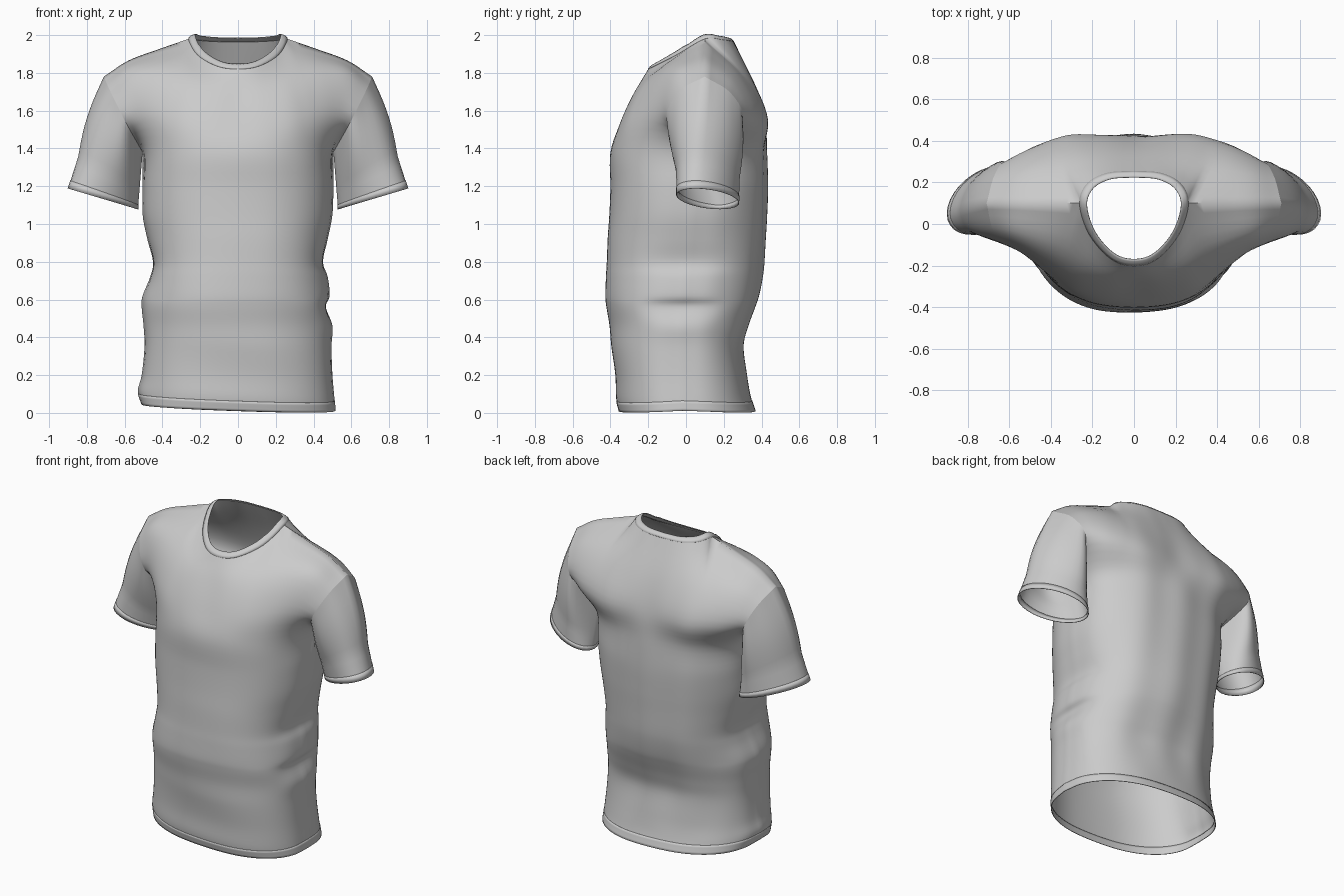
import bpy, bmesh, math
from mathutils import Vector as V

if "Cube" in bpy.data.objects:
    bpy.data.objects.remove(bpy.data.objects["Cube"])

K = 5                      # subdivisions between control points


def spline(pts, breaks=()):
    """Catmull-Rom through pts; curve is split at the given indices."""
    cuts = [0, *breaks, len(pts) - 1]
    out = [pts[0].copy()]
    for a, b in zip(cuts, cuts[1:]):
        p = pts[a:b + 1]
        p = [2 * p[0] - p[1]] + p + [2 * p[-1] - p[-2]]
        for i in range(1, len(p) - 2):
            p0, p1, p2, p3 = p[i - 1:i + 3]
            for s in range(1, K + 1):
                t = s / K
                out.append(0.5 * (2 * p1 + (p2 - p0) * t + (2 * p0 - 5 * p1 + 4 * p2 - p3) * t * t
                                  + (3 * p1 - p0 - 3 * p2 + p3) * t ** 3))
    return out


def grid_object(name, grids, closed=False, thick=0):
    """Skin one or more grids of points into one smooth object."""
    bm = bmesh.new()
    for g in grids:
        vs = [[bm.verts.new(p) for p in row] for row in g]
        n = len(g[0])
        for r0, r1 in zip(vs, vs[1:]):
            for j in range(n if closed else n - 1):
                k = (j + 1) % n
                bm.faces.new((r0[j], r0[k], r1[k], r1[j]))
    bmesh.ops.remove_doubles(bm, verts=bm.verts, dist=0.0005)
    bmesh.ops.recalc_face_normals(bm, faces=bm.faces)
    me = bpy.data.meshes.new(name)
    bm.to_mesh(me)
    bm.free()
    ob = bpy.data.objects.new(name, me)
    bpy.context.collection.objects.link(ob)
    if thick:
        m = ob.modifiers.new("thickness", 'SOLIDIFY')
        m.thickness, m.offset = thick, 0
    bpy.ops.object.select_all(action='DESELECT')
    ob.select_set(True)
    bpy.context.view_layer.objects.active = ob
    bpy.ops.object.shade_smooth_by_angle(angle=math.radians(60))
    return ob


# Upper control rows, centre line to armhole: neck/shoulder, upper chest, chest
SHOULDER = [(.262, .1, 1.98), (.42, .1, 1.925), (.58, .1, 1.865), (.71, .1, 1.78)]
FRONT = [
    [(0, -.2, 1.82), (.11, -.168, 1.835), (.215, -.05, 1.895)] + SHOULDER,
    [(0, -.27, 1.7), (.12, -.265, 1.71), (.24, -.22, 1.75), (.34, -.15, 1.8),
     (.46, -.1, 1.81), (.58, -.06, 1.785), (.675, -.04, 1.7)],
    [(0, -.345, 1.54), (.14, -.345, 1.54), (.27, -.315, 1.56), (.37, -.26, 1.58),
     (.46, -.2, 1.585), (.54, -.14, 1.57), (.595, -.1, 1.54)],
]
BACK = [
    [(0, .255, 1.965), (.13, .245, 1.967), (.225, .195, 1.975)] + SHOULDER,
    [(0, .36, 1.74), (.14, .365, 1.74), (.27, .35, 1.755), (.37, .31, 1.775),
     (.48, .285, 1.77), (.58, .26, 1.745), (.67, .24, 1.69)],
    [(0, .415, 1.55), (.15, .43, 1.55), (.29, .43, 1.55), (.4, .405, 1.56),
     (.49, .37, 1.56), (.56, .33, 1.56), (.61, .29, 1.55)],
]
# Lower rows: z, left half width, right half width, front y, back y, seam y
LOWER = [
    (1.38, .505, .505, -.40, .425, .08), (1.2, .505, .505, -.40, .43, .05),
    (1.05, .505, .50, -.405, .425, .03), (.92, .48, .475, -.415, .418, .02),
    (.8, .45, .45, -.422, .41, .01), (.72, .465, .475, -.427, .40, 0),
    (.62, .505, .485, -.428, .38, -.01), (.56, .51, .465, -.42, .362, -.015),
    (.46, .50, .50, -.40, .33, -.02), (.35, .495, .495, -.39, .305, -.02),
    (.2, .51, .50, -.375, .32, -.02), (.1, .53, .51, -.37, .345, -.02),
    (.03, .51, .515, -.355, .367, -.02),
]


def panel(upper, side):
    rows = []
    for half in upper:
        rows.append([V((-x, y, z)) for x, y, z in half[:0:-1]] + [V(p) for p in half])
    for i, (z, wl, wr, yf, yb, ys) in enumerate(LOWER):
        near = LOWER[max(0, i - 1):i + 2]
        base = sum(r[1] + r[2] for r in near) / (2 * len(near))
        row, yc, e = [], (yf if side < 0 else yb), 2 / 2.4
        for j in range(13):
            a = math.radians((j - 6) * 15)
            s = abs(math.sin(a))
            # creases in the side outline stay close to the seam
            w = base + ((wr if a > 0 else wl) - base) * s ** 10
            x = math.copysign(s ** e, a) * w
            y = ys + (yc - ys) * max(math.cos(a), 0) ** e
            dz = (-.034 * x - .055 * abs(y)) if z < .15 else 0
            row.append(V((x, y, z + dz)))
        rows.append(row)
    fine = [spline(r, (3, 9) if i == 0 else ()) for i, r in enumerate(rows)]
    n = len(fine[0])
    # round the neckline through the shoulder point
    ring = [V(p) for p in FRONT[0][:4] + BACK[0][2::-1]]
    arc = spline([V((-ring[1].x, ring[1].y, ring[1].z))] + ring)[K:]
    arc = arc[:3 * K + 1] if side < 0 else arc[:3 * K - 1:-1]
    for i, p in enumerate(arc):
        fine[0][n // 2 + i] = p.copy()
        fine[0][n // 2 - i] = V((-p.x, p.y, p.z))
    cols = [spline([r[j] for r in fine], (3,) if j in (0, n - 1) else ()) for j in range(n)]
    # soft cloth folds, fading out at seams
    for j, col in enumerate(cols):
        for p in col:
            w = math.sin(math.pi * j / (n - 1)) * max(0, min(1, (p.z - .1) * 4, (1.7 - p.z) * 3))
            if side < 0:
                p.y += w * .007 * math.sin(9 * p.z + 5 * p.x + 1) * max(0, 1.2 - p.z)
            else:
                p.y += w * (.005 * math.sin(22 * p.x + 1.5 * p.z)
                            + .009 * math.sin(11 * p.z + 6 * p.x) * max(0, 1 - p.z))
    return [list(r) for r in zip(*cols)]


front, back = panel(FRONT, -1), panel(BACK, 1)
grid_object("shirt_body", [front, back])

# Hem band
hem = [f + b[-2:0:-1] for f, b in zip(front[-K:], back[-K:])]
grid_object("bottom_hem", [hem], True, .004)

# Collar band
a, b = 3 * K, 9 * K
neck = front[0][a:b + 1] + back[0][b - 1:a:-1]
collar = []
for i in range(4):
    t = i / 3
    collar.append([V((p.x * (1 - .135 * t), .03 + (p.y - .03) * (1 - .135 * t),
                      p.z + t * (.02 if p.y > 0 else .027) + .004 * math.sin(math.pi * t)))
                   for p in neck])
grid_object("collar", [collar], True, .004)

# Sleeves: loft each armhole to a tilted oval cuff
for name, sx, col in (("right", 1, -1), ("left", -1, 0)):
    hole = [front[i][col] for i in range(3 * K, -1, -1)] + [back[i][col] for i in range(1, 3 * K)]
    n, steps = len(hole), 14
    rings = []
    for s in range(steps + 1):
        t, ring = s / steps, []
        for i, p in enumerate(hole):
            f = math.pi + 2 * math.pi * i / n
            c, d = math.cos(f), math.sin(f)
            q = V((sx * (.715 + .185 * c), .115 - .065 * c + .152 * d, 1.133 + .055 * c))
            r = p.lerp(q, t)
            puff = math.sin(math.pi * min(1, t * 1.4)) * .02
            r.x += sx * puff * max(0, c)
            r.y += puff * .6 * d
            ring.append(r)
        rings.append(ring)
    grid_object(name + "_sleeve", [rings], True)
    grid_object(name + "_cuff_hem", [rings[-2:]], True, .004)
